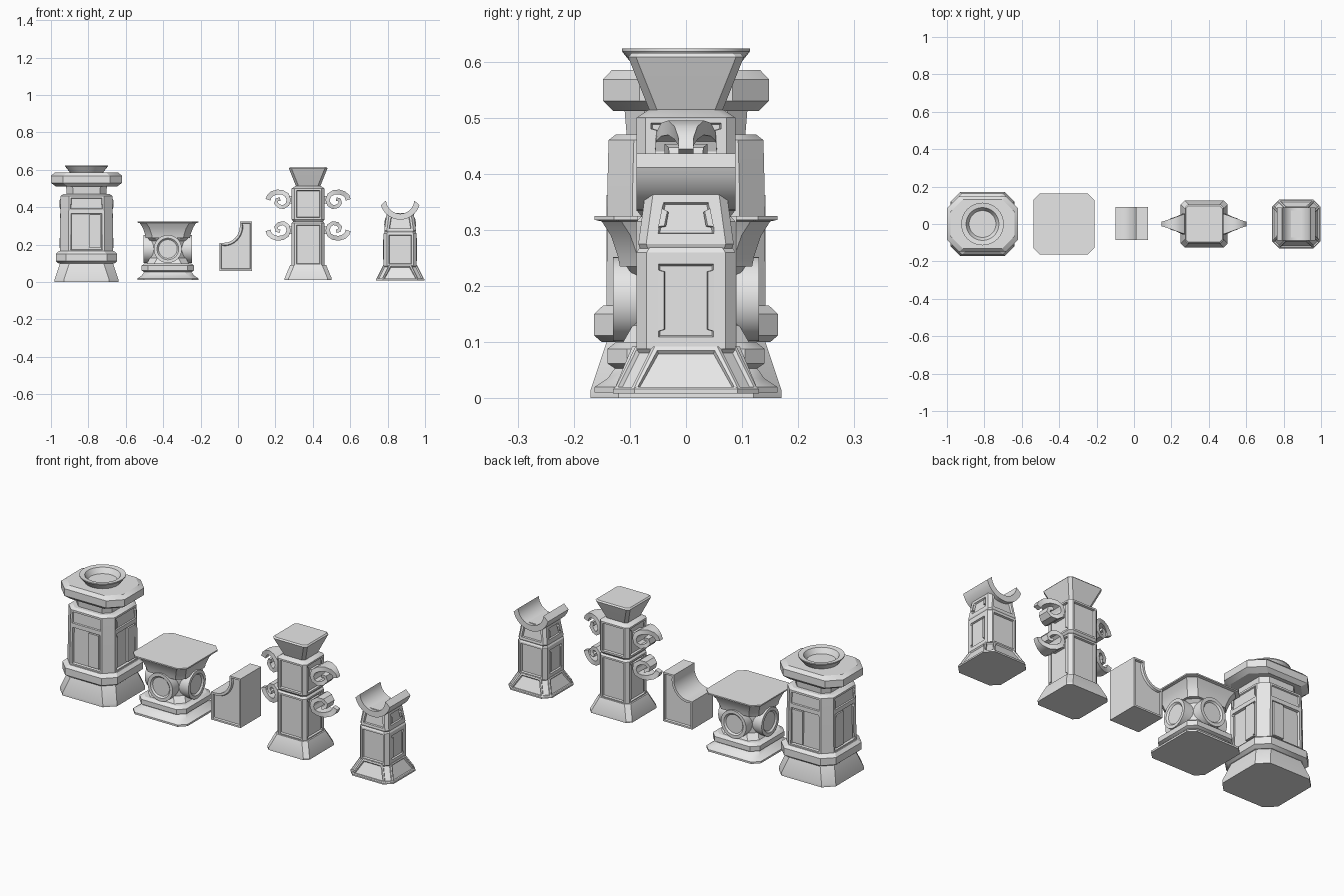
import bpy, bmesh, math
from mathutils import Vector

cube = bpy.data.objects.get("Cube")
if cube:
    bpy.data.objects.remove(cube, do_unlink=True)

stone = bpy.data.materials.new("grey_stone")
stone.use_nodes = True
stone.diffuse_color = (0.8, 0.8, 0.8, 1)
stone.node_tree.nodes["Principled BSDF"].inputs["Base Color"].default_value = (0.8, 0.8, 0.8, 1)
parts = []


def finish(bm, name, loc=(0, 0, 0)):
    bmesh.ops.recalc_face_normals(bm, faces=bm.faces)
    mesh = bpy.data.meshes.new(name)
    bm.to_mesh(mesh)
    bm.free()
    mesh.materials.append(stone)
    obj = bpy.data.objects.new(name, mesh)
    obj.location = loc
    bpy.context.collection.objects.link(obj)
    parts.append(obj)
    return obj


def skin(bm, rings, closed=False):
    """Join equal rings of points with quads, capping the ends."""
    loops = [[bm.verts.new(p) for p in ring] for ring in rings]
    n = len(loops[0])
    pairs = list(zip(loops, loops[1:])) + ([(loops[-1], loops[0])] if closed else [])
    for a, b in pairs:
        for i in range(n):
            j = (i + 1) % n
            bm.faces.new((a[i], a[j], b[j], b[i]))
    if not closed:
        bm.faces.new(loops[0][::-1])
        bm.faces.new(loops[-1])
    bmesh.ops.recalc_face_normals(bm, faces=bm.faces)


def sink(bm, faces, margin, depth):
    """Recessed panel with a frame of the given margin."""
    bmesh.ops.inset_individual(bm, faces=faces, thickness=margin)
    bmesh.ops.inset_individual(bm, faces=faces, thickness=0.004, depth=-depth)


def facing(bm, axis, z0=-1, z1=9):
    return [f for f in bm.faces if abs(f.normal[axis]) > 0.85
            and z0 < f.calc_center_median().z < z1]


def tower(name, x, levels, chamfer, panels=()):
    """Chamfered square loft; levels are (z, half width, half depth).
    Panels are (axis, z low, z high, margin, depth)."""
    bm = bmesh.new()
    rings = []
    for z, hx, hy in levels:
        c = min(chamfer, hx * 0.6)
        rings.append([(hx, c - hy, z), (hx, hy - c, z), (hx - c, hy, z), (c - hx, hy, z),
                      (-hx, hy - c, z), (-hx, c - hy, z), (c - hx, -hy, z), (hx - c, -hy, z)])
    skin(bm, rings)
    for axis, z0, z1, margin, depth in panels:
        sink(bm, facing(bm, axis, z0, z1), margin, depth)
    return finish(bm, name, (x, 0, 0))


def square(*levels):
    return [(z, h, h) for z, h in levels]


def box(name, center, size):
    bm = bmesh.new()
    bmesh.ops.create_cube(bm, size=1)
    bmesh.ops.scale(bm, vec=size, verts=bm.verts)
    return finish(bm, name, center)


def lathe(name, loc, profile, steps=32):
    bm = bmesh.new()
    skin(bm, [[(r * math.cos(a), r * math.sin(a), z)
               for a in (math.tau * i / steps for i in range(steps))] for r, z in profile])
    return finish(bm, name, loc)


# Bowl tower: base, ring, panelled body, neck, slab and bowl
AX = -0.81
tower("bowl_tower_base", AX, square((0, .17), (.015, .17), (.105, .14)), .05)
tower("bowl_tower_ring", AX, square((.1, .15), (.112, .164), (.15, .164), (.165, .148)), .055)
tower("bowl_tower_body", AX, square((.16, .142), (.38, .14), (.46, .138), (.47, .125)), .045,
      [(0, .17, .38, .018, .012), (1, .17, .38, .018, .012),
       (0, .38, .46, .014, .006), (1, .38, .46, .014, .006)])
for side in (-1, 1):
    box("body_door_slab", (AX + .045, side * .134, .272), (.06, .016, .18))
    box("body_side_slab", (AX + side * .134, .045, .272), (.016, .06, .18))
tower("bowl_tower_neck", AX, square((.46, .105), (.52, .11)), .035)
tower("bowl_tower_slab", AX, [(.512, .165, .13), (.53, .19, .148), (.568, .19, .148),
                              (.585, .17, .132)], .065)
lathe("bowl", (AX, 0, 0), [(.08, .575), (.114, .618), (.114, .623), (.088, .62), (.072, .592)])

# Squat pedestal: stepped base, drums crossing the core, flared top
BX = -0.375
tower("pedestal_foot", BX, square((.01, .163), (.02, .163), (.035, .14), (.06, .122)), .035)
tower("pedestal_ring", BX, square((.052, .125), (.062, .14), (.088, .14), (.1, .125)), .035)
tower("pedestal_core", BX, square((.095, .115), (.13, .095), (.22, .095), (.25, .118)), .04)
tower("pedestal_top", BX, square((.235, .118), (.255, .122), (.29, .134), (.315, .15),
                                 (.318, .163), (.325, .163)), .035)
drum = [(.05, -.122), (.058, -.13), (.075, -.13)]
drum += [(r, -z) for r, z in reversed(drum)]
for name, turn in (("drum_across", (0, math.pi / 2, 0)), ("drum_along", (math.pi / 2, 0, 0))):
    lathe(name, (BX, 0, .177), drum).rotation_euler = turn

# Corner block with a scooped top
bm = bmesh.new()
outline = [(-.1, .06), (.075, .06), (.075, .325), (.01, .325)]
for i in range(11):
    a = -math.pi / 2 * i / 10
    outline.append((-.075 + .085 * math.cos(a), .3 + .09 * math.sin(a)))
outline.append((-.1, .21))
skin(bm, [[(x, y, z) for x, z in outline] for y in (-.086, .09)])
sink(bm, [f for f in bm.faces if len(f.verts) > 4], .013, .01)
finish(bm, "scooped_block")

# Scroll tower: base, two panelled storeys, flared cap
DX = 0.375
tower("scroll_tower_base", DX, square((.01, .126), (.02, .126), (.092, .096)), .022)
tower("scroll_tower_lower", DX, square((.088, .088), (.315, .088), (.326, .078)), .016,
      [(0, .1, .31, .013, .01), (1, .1, .31, .013, .01)])
tower("scroll_tower_upper", DX, square((.322, .078), (.335, .088), (.5, .088), (.515, .065)), .016,
      [(0, .34, .49, .013, .01), (1, .34, .49, .013, .01)])
tower("scroll_tower_cap", DX, square((.51, .064), (.6, .1), (.608, .103), (.615, .097)), .014)

# Curled scrolls: ribbons narrowing to the outer tip
curl = [Vector(p) for p in ((.214, 0), (.208, .018), (.192, .033), (.165, .042), (.136, .039),
                            (.113, .025), (.104, 0), (.111, -.025), (.132, -.039),
                            (.156, -.035), (.172, -.018), (.167, 0), (.15, .004))]
for zc, flip in ((.44, 1), (.276, -1)):
    for side in (-1, 1):
        bm = bmesh.new()
        rings = []
        for i, p in enumerate(curl):
            d = (curl[min(i + 1, len(curl) - 1)] - curl[max(i - 1, 0)]).normalized()
            n = Vector((-d.y, d.x)) * (.014 - .005 * i / len(curl))
            w = .055 - .042 * max(0, min(1, (p.x - .11) / .1))
            rings.append([(DX + side * q.x, y, zc + flip * q.y)
                          for q, y in ((p + n, -w), (p + n, w), (p - n, w), (p - n, -w))])
        skin(bm, rings)
        finish(bm, "scroll_left" if side > 0 else "scroll_right")
        box("scroll_mount", (DX + side * .088, 0, zc), (.03, .07, .04))

# Cradle tower: panelled base, two storeys, curved rest
EX = 0.867
tower("cradle_tower_foot", EX, square((.008, .13), (.016, .13), (.02, .126)), .038)
base = tower("cradle_tower_base", EX, square((.015, .128), (.092, .09)), .034)
bm = bmesh.new()
bm.from_mesh(base.data)
bm.normal_update()
sink(bm, [f for f in bm.faces if abs(f.normal.z) < .8], .009, .007)
bm.to_mesh(base.data)
bm.free()
tower("cradle_tower_lower", EX, square((.088, .088), (.26, .088), (.276, .078)), .018,
      [(0, .1, .25, .03, .008), (1, .1, .25, .013, .01)])
tower("cradle_tower_upper", EX, square((.262, .08), (.275, .085), (.37, .072)), .014,
      [(0, .28, .36, .028, .008), (1, .28, .36, .016, .01)])
bm = bmesh.new()
arc = []
for r, tilt in ((.076, 4), (.107, 16)):
    pts = [math.radians(180 + tilt + (180 - 2 * tilt) * i / 16) for i in range(17)]
    arc.append([(EX + r * math.cos(a), .441 + r * math.sin(a)) for a in pts])
skin(bm, [[(x, y, z) for (x, z), y in ((p, -.088), (p, .088), (q, .088), (q, -.088))]
          for p, q in zip(*arc)])
finish(bm, "cradle_rest")

# Smooth the round surfaces, keep the cut edges sharp
bpy.ops.object.select_all(action='DESELECT')
for obj in parts:
    obj.select_set(True)
bpy.context.view_layer.objects.active = parts[0]
bpy.ops.object.shade_smooth_by_angle(angle=math.radians(28))
